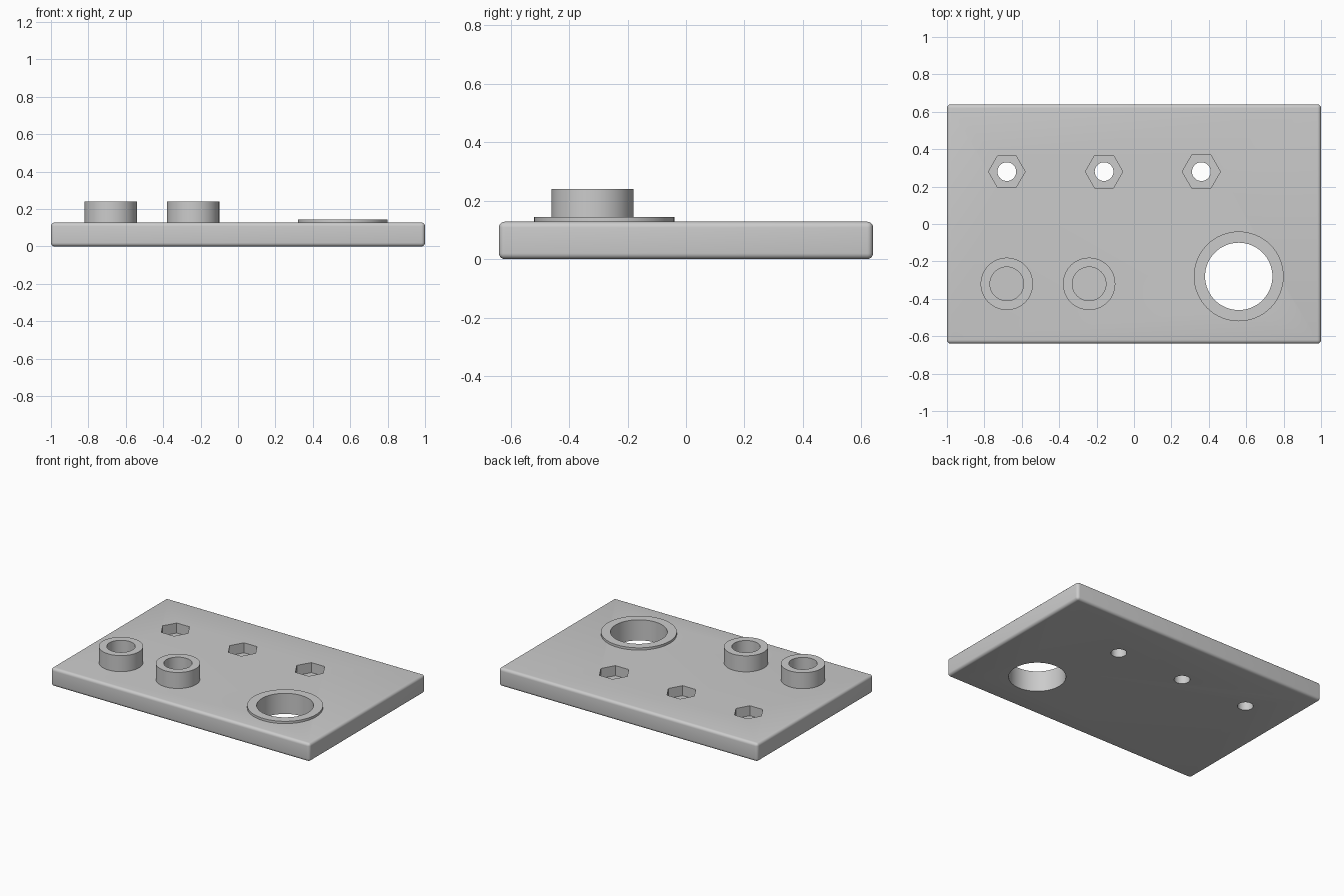
import bpy
import bmesh
import math

cube = bpy.data.objects.get("Cube")
if cube:
    bpy.data.objects.remove(cube, do_unlink=True)

TOP = 0.128       # upper face of the plate
SIDES = 64        # segments on every round part

grey = bpy.data.materials.new("light_grey")
grey.use_nodes = True
colour = (0.6, 0.6, 0.6, 1)
grey.diffuse_color = colour
grey.node_tree.nodes["Principled BSDF"].inputs["Base Color"].default_value = colour


def smooth(obj):
    bpy.ops.object.select_all(action="DESELECT")
    obj.select_set(True)
    bpy.context.view_layer.objects.active = obj
    bpy.ops.object.shade_smooth_by_angle(angle=math.radians(35))


def apply(obj, modifier):
    bpy.context.view_layer.objects.active = obj
    bpy.ops.object.modifier_apply(modifier=modifier.name)


def cut(obj, x, y, radius, low, high, sides=SIDES):
    """Remove a vertical prism from obj."""
    bpy.ops.mesh.primitive_cylinder_add(
        vertices=sides, radius=radius, depth=high - low,
        location=(x, y, (low + high) / 2),
        rotation=(0, 0, math.pi / 2))
    cutter = bpy.context.object
    cutter.hide_render = True
    mod = obj.modifiers.new("cut", "BOOLEAN")
    mod.operation = "DIFFERENCE"
    mod.solver = "EXACT"
    mod.object = cutter
    apply(obj, mod)
    bpy.data.objects.remove(cutter, do_unlink=True)


def tube(name, x, y, inner, outer, low, high):
    """Spin a rectangular section into a ring."""
    bm = bmesh.new()
    section = [bm.verts.new((r, 0, z)) for r, z in
               ((inner, low), (outer, low), (outer, high), (inner, high))]
    edges = [bm.edges.new((section[i], section[i - 1])) for i in range(4)]
    bmesh.ops.spin(bm, geom=section + edges, cent=(0, 0, 0), axis=(0, 0, 1),
                   angle=math.tau, steps=SIDES, use_merge=True)
    bmesh.ops.remove_doubles(bm, verts=bm.verts, dist=1e-5)
    bmesh.ops.recalc_face_normals(bm, faces=bm.faces)
    mesh = bpy.data.meshes.new(name)
    bm.to_mesh(mesh)
    bm.free()
    mesh.materials.append(grey)
    obj = bpy.data.objects.new(name, mesh)
    obj.location = (x, y, 0)
    bpy.context.collection.objects.link(obj)
    smooth(obj)


# Base plate with rounded edges
bpy.ops.mesh.primitive_cube_add(size=1, location=(0, 0, TOP / 2))
plate = bpy.context.object
plate.name = "base_plate"
plate.scale = (2, 1.28, TOP)
bpy.ops.object.transform_apply(location=True, rotation=True, scale=True)
plate.data.materials.append(grey)
bevel = plate.modifiers.new("rounding", "BEVEL")
bevel.width = 0.02
bevel.segments = 5
apply(plate, bevel)

# Nut pockets of slightly growing size, each over a bolt hole
for x, radius in ((-0.68, 0.098), (-0.16, 0.1), (0.36, 0.102)):
    cut(plate, x, 0.28, radius, TOP - 0.07, TOP + 0.1, sides=6)
    cut(plate, x, 0.28, 0.05, -0.1, TOP)

# Large through hole with its raised rim
cut(plate, 0.56, -0.28, 0.18, -0.1, TOP + 0.1)
smooth(plate)
tube("hole_rim", 0.56, -0.28, 0.18, 0.24, TOP, 0.144)

# Hollow bosses
for name, x in (("outer_boss", -0.68), ("inner_boss", -0.24)):
    tube(name, x, -0.32, 0.09, 0.14, TOP, 0.24)
